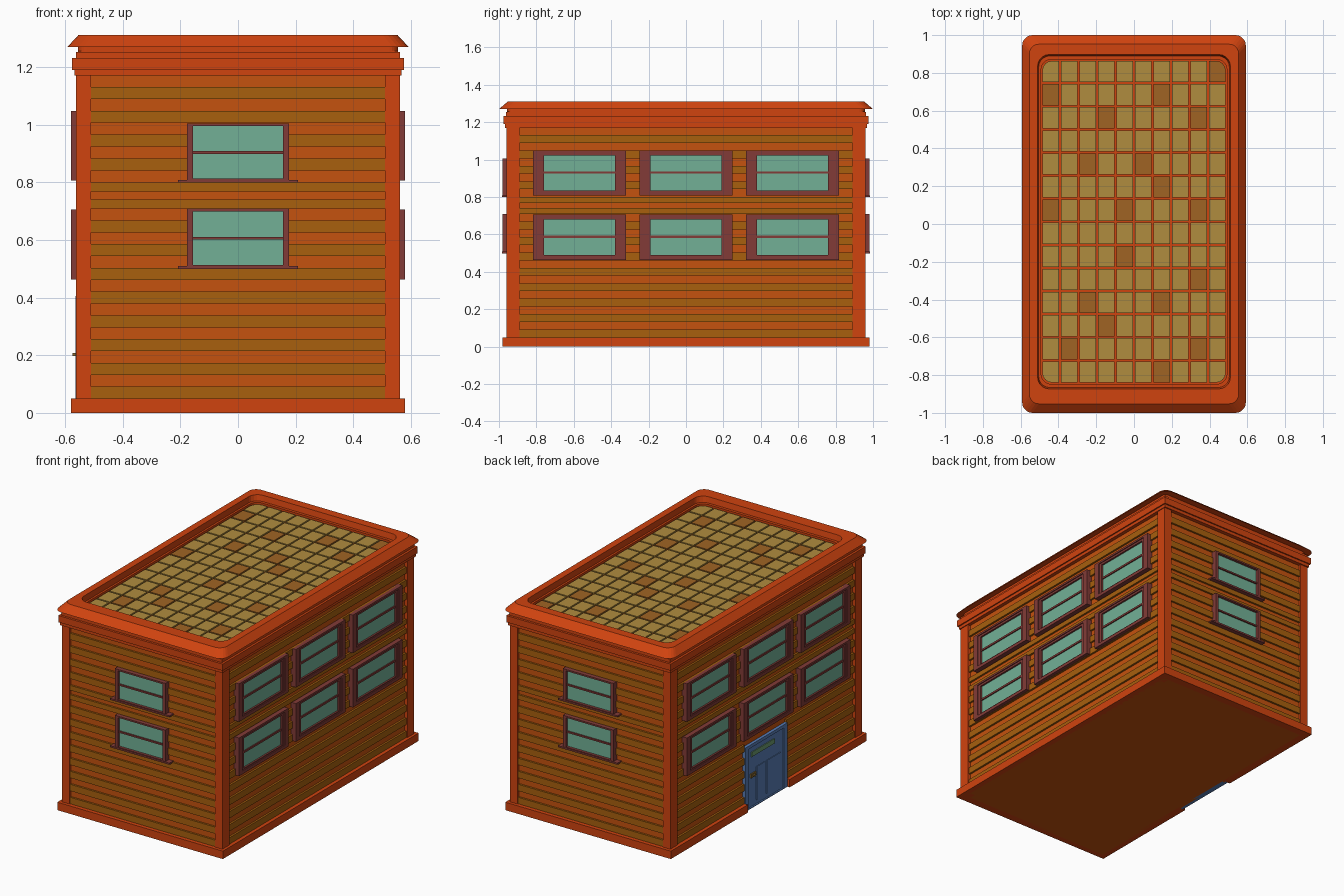
import bpy, bmesh, math

if "Cube" in bpy.data.objects:
    bpy.data.objects.remove(bpy.data.objects["Cube"])

def mat(name, hexcol):
    lin = []
    for i in (0, 2, 4):
        c = int(hexcol[i:i + 2], 16) / 255
        lin.append(c / 12.92 if c <= 0.04045 else ((c + 0.055) / 1.055) ** 2.4)
    m = bpy.data.materials.new(name)
    m.diffuse_color = (*lin, 1)
    m.use_nodes = True
    m.node_tree.nodes["Principled BSDF"].inputs["Base Color"].default_value = m.diffuse_color
    return m

TRIM = mat("orange red trim", "d0430f")
WALL = mat("orange wall", "c5520e")
PLANK = mat("brown plank", "a8600d")
FRAME = mat("maroon frame", "823b37")
GLASS = mat("green glass", "72b096")
TILE = mat("tan tile", "b08c3e")
DARK = mat("dark tile", "a06424")
BLUE = mat("blue door", "587db6")
GREEN = mat("green plate", "6c9a70")
BRASS = mat("brass", "8a6a30")

def finish(name, bm, m):
    bmesh.ops.recalc_face_normals(bm, faces=bm.faces)
    me = bpy.data.meshes.new(name)
    bm.to_mesh(me)
    bm.free()
    me.materials.append(m)
    ob = bpy.data.objects.new(name, me)
    bpy.context.collection.objects.link(ob)
    return ob

def boxes(name, m, items):
    """One object from boxes given as (x0, x1, y0, y1, z0, z1)."""
    bm = bmesh.new()
    for x0, x1, y0, y1, z0, z1 in items:
        vs = bmesh.ops.create_cube(bm, size=1)["verts"]
        for v in vs:
            v.co = ((x0 + x1) / 2 + v.co.x * (x1 - x0),
                    (y0 + y1) / 2 + v.co.y * (y1 - y0),
                    (z0 + z1) / 2 + v.co.z * (z1 - z0))
    return finish(name, bm, m)

def on_side(side, u0, u1, d0, d1, z0, z1):
    """Box on a wall: u along the wall, d outward distance from the centre."""
    a, b = (d0, d1) if side in ("right", "back") else (-d1, -d0)
    return (a, b, u0, u1, z0, z1) if side in ("right", "left") else (u0, u1, a, b, z0, z1)

def ring(hx, hy, r, z, cy=0, n=5):
    pts = []
    for k, (sx, sy) in enumerate(((1, 1), (-1, 1), (-1, -1), (1, -1))):
        for i in range(n + 1):
            a = math.pi / 2 * (k + i / n)
            pts.append((sx * (hx - r) + r * math.cos(a), cy + sy * (hy - r) + r * math.sin(a), z))
    return pts

def loft(name, m, rings, closed=False):
    bm = bmesh.new()
    loops = [[bm.verts.new(p) for p in r] for r in rings]
    pairs = list(zip(loops, loops[1:]))
    if closed:
        pairs.append((loops[-1], loops[0]))
    else:
        bm.faces.new(loops[0])
        bm.faces.new(loops[-1])
    for a, b in pairs:
        for i in range(len(a)):
            j = (i + 1) % len(a)
            bm.faces.new((a[i], a[j], b[j], b[i]))
    return finish(name, bm, m)

SIDES = ("right", "left", "front", "back")

# Wall core, corner posts and plinth (open at the door on the left)
boxes("wall_core", WALL, [(-.545, .545, -.943, .943, 0, 1.2)])
boxes("corner_posts", TRIM, [(min(s * .51, s * .563), max(s * .51, s * .563),
                              min(t * .89, t * .96), max(t * .89, t * .96), 0, 1.18)
                             for s in (-1, 1) for t in (-1, 1)])
boxes("plinth", TRIM, [(.53, .58, -.98, .98, 0, .05),
                       (-.53, .53, -.98, -.93, 0, .05), (-.53, .53, .93, .98, 0, .05),
                       (-.58, -.53, -.98, -.21, 0, .05), (-.58, -.53, .21, .98, 0, .05)])

# Horizontal planks; the two narrow ones sit between the storeys
rows = [(.049 + .0825 * i, .091 + .0825 * i) for i in range(8)]
rows += [(.71, .741), (.769, .80)] + [(.842 + .0825 * i, .883 + .0825 * i) for i in range(4)]
for side in SIDES:
    w, d = (.89, .545) if side in ("right", "left") else (.51, .943)
    items = []
    for z0, z1 in rows:
        spans = [(-w, w)]
        if side == "left" and z0 < .4:
            spans = [(-w, -.21), (.21, w)]
        items += [on_side(side, a, b, d - .01, d + .012, z0, z1) for a, b in spans]
    boxes(side + "_planks", PLANK, items)

def frame(side, u, w, z0, z1, t, top, bot, d0, d1):
    return [on_side(side, u - w, u - w + t, d0, d1, z0, z1),
            on_side(side, u + w - t, u + w, d0, d1, z0, z1),
            on_side(side, u - w + t, u + w - t, d0, d1, z1 - top, z1),
            on_side(side, u - w + t, u + w - t, d0, d1, z0, z0 + bot)]

# Side windows: three by two on each long wall
for side in ("right", "left"):
    fr, gl = [], []
    for u in (-.57, 0, .57):
        for z0, z1 in ((.463, .705), (.807, 1.048)):
            fr += frame(side, u, .248, z0, z1, .037, .012, .02, .54, .58)
            fr += frame(side, u, .212, z0 + .015, z1 - .01, .022, .015, .012, .54, .574)
            zm = (z0 + z1) / 2 + .003
            fr.append(on_side(side, u - .19, u + .19, .54, .57, zm - .006, zm + .006))
            gl.append(on_side(side, u - .2, u + .2, .54, .563, z0 + .015, z1 - .015))
    boxes(side + "_window_frames", FRAME, fr)
    boxes(side + "_window_glass", GLASS, gl)

# End windows: one per storey with a sill
for side in ("front", "back"):
    fr, gl = [], []
    for z0, z1 in ((.509, .709), (.809, 1.005)):
        fr += frame(side, 0, .177, z0, z1, .021, .01, .004, .93, .98)
        fr.append(on_side(side, -.208, .208, .93, .983, z0 - .01, z0))
        zm = (z0 + z1) / 2 - .003
        fr.append(on_side(side, -.16, .16, .93, .972, zm - .005, zm + .005))
        gl.append(on_side(side, -.16, .16, .93, .963, z0, z1 - .005))
    boxes(side + "_window_frames", FRAME, fr)
    boxes(side + "_window_glass", GLASS, gl)

# Door on the left wall: two leaves, jambs, raised panels, plate and handle
boxes("door_leaf", BLUE, [on_side("left", -.18, .18, .53, .555, 0, .39)])
boxes("door_frame", BLUE, frame("left", 0, .212, 0, .405, .035, .02, .005, .53, .564))
boxes("door_panels", BLUE, [on_side("left", a, b, .55, .559, .03, .24)
                            for a, b in ((-.15, -.01), (.01, .09))])
boxes("door_plate", GREEN, [on_side("left", -.09, .14, .553, .56, .32, .35)])
boxes("door_handle", BRASS, [on_side("left", .10, .15, .55, .563, .19, .215),
                             on_side("left", .115, .135, .55, .574, .197, .207)])

# Stepped cornice
boxes("cornice", TRIM, [(-a, a, -a - .4, a + .4, z0, z1) for a, z0, z1 in
                        ((.568, 1.17, 1.19), (.576, 1.19, 1.232),
                         (.562, 1.232, 1.253), (.555, 1.253, 1.256))])

# Roof rim: sloped outside, flat on top, stepped inside
loft("roof_rim", TRIM, [ring(.556, .956, .03, 1.25), ring(.556, .956, .03, 1.27),
                        ring(.592, 1.0, .055, 1.27), ring(.554, .952, .05, 1.311),
                        ring(.51, .885, .06, 1.311, .012), ring(.505, .878, .06, 1.275, .012),
                        ring(.492, .86, .055, 1.275, .012), ring(.492, .86, .055, 1.25, .012)],
     closed=True)
boxes("roof_floor", TRIM, [(-.53, .53, -.93, .93, 1.24, 1.258)])

# Roof tiles, a few darker; the four corner tiles are rounded
dark = {(9, 0), (0, 1), (6, 1), (3, 2), (8, 2), (2, 4), (5, 4), (6, 5), (0, 6), (4, 6), (8, 6),
        (4, 8), (8, 9), (2, 10), (6, 10), (3, 11), (1, 12), (8, 12), (6, 13)}
tw, th, gap = .98 / 10, 1.712 / 14, .005
bm = bmesh.new()
for c in range(10):
    for r in range(14):
        x0, x1 = -.49 + c * tw + gap, -.49 + (c + 1) * tw - gap
        y1, y0 = .868 - r * th - gap, .868 - (r + 1) * th + gap
        pts = []
        for k, (x, y) in enumerate(((x1, y1), (x0, y1), (x0, y0), (x1, y0))):
            corner = (c, r) == ((9, 0), (0, 0), (0, 13), (9, 13))[k]
            rad = .05 if corner else 0
            sx, sy = (1, -1, -1, 1)[k], (1, 1, -1, -1)[k]
            for i in range(5 if corner else 1):
                a = math.pi / 2 * (k + i / 4)
                pts.append((x - sx * rad + rad * math.cos(a) if corner else x,
                            y - sy * rad + rad * math.sin(a) if corner else y))
        top = [bm.verts.new((x, y, 1.267)) for x, y in pts]
        low = [bm.verts.new((x, y, 1.255)) for x, y in pts]
        faces = [bm.faces.new(top), bm.faces.new(low[::-1])]
        for i in range(len(pts)):
            j = (i + 1) % len(pts)
            faces.append(bm.faces.new((low[i], low[j], top[j], top[i])))
        for f in faces:
            f.material_index = 1 if (c, r) in dark else 0
tiles = finish("roof_tiles", bm, TILE)
tiles.data.materials.append(DARK)
